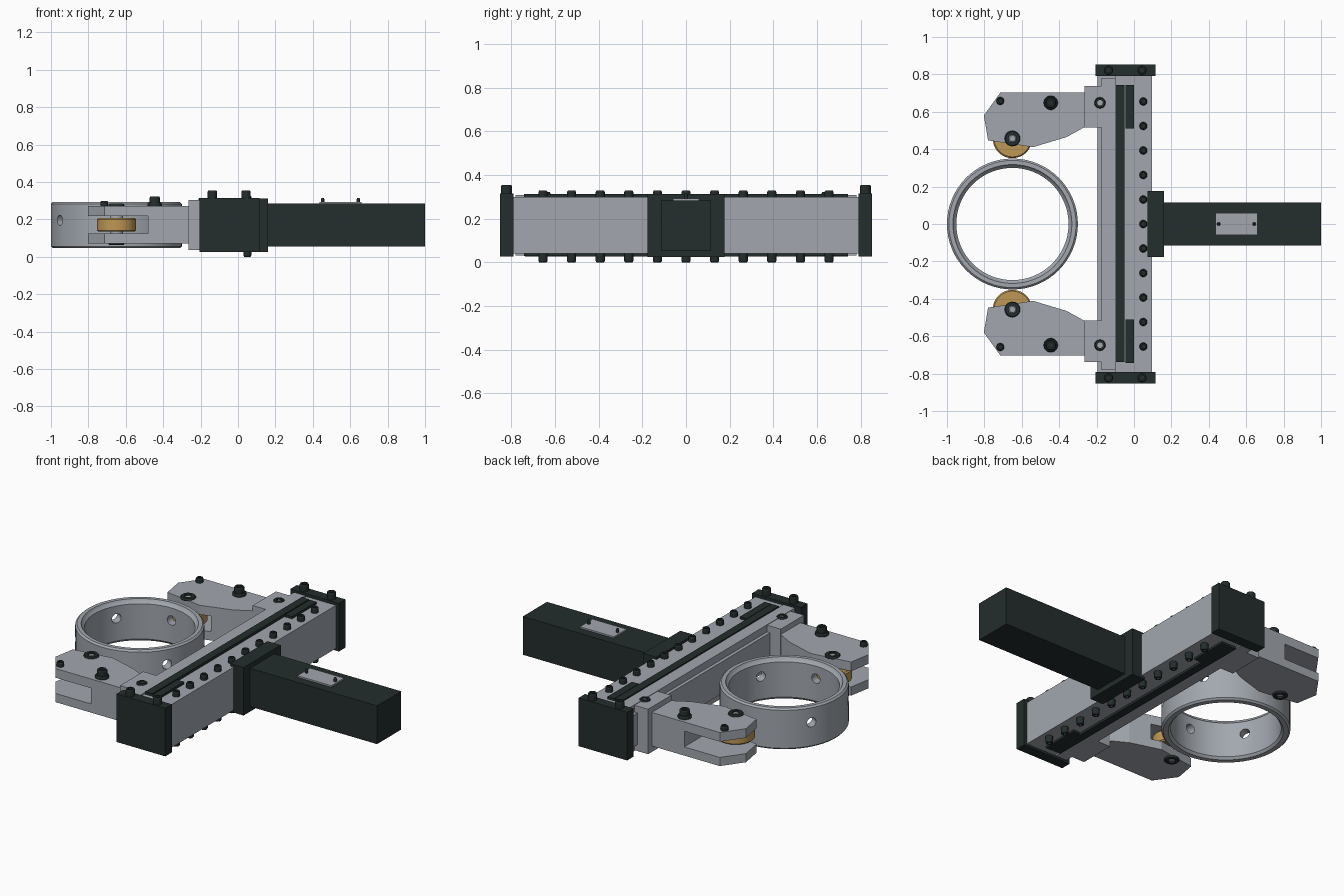
import bpy, bmesh, math
from mathutils import Matrix, Vector

if "Cube" in bpy.data.objects:
    bpy.data.objects.remove(bpy.data.objects["Cube"])

MID = 0.17  # height of the clamp's centre plane


def make_mat(name, col):
    m = bpy.data.materials.new(name)
    m.diffuse_color = (*col, 1)
    m.use_nodes = True
    m.node_tree.nodes["Principled BSDF"].inputs["Base Color"].default_value = m.diffuse_color
    return m


GREY = make_mat("brushed grey", (0.36, 0.39, 0.43))
DARK = make_mat("dark green black", (0.017, 0.027, 0.026))
BRONZE = make_mat("bronze", (0.52, 0.31, 0.09))


def finish(name, bm, mat, smooth=False):
    bmesh.ops.recalc_face_normals(bm, faces=bm.faces)
    me = bpy.data.meshes.new(name)
    bm.to_mesh(me)
    bm.free()
    me.materials.append(mat)
    ob = bpy.data.objects.new(name, me)
    bpy.context.collection.objects.link(ob)
    if smooth:
        bpy.ops.object.select_all(action='DESELECT')
        ob.select_set(True)
        bpy.context.view_layer.objects.active = ob
        bpy.ops.object.shade_smooth_by_angle(angle=math.radians(30))
    return ob


def box(name, x, y, z, mat):
    bm = bmesh.new()
    c = Vector((sum(x) / 2, sum(y) / 2, sum(z) / 2))
    s = Matrix.Diagonal((x[1] - x[0], y[1] - y[0], z[1] - z[0], 1))
    bmesh.ops.create_cube(bm, size=1, matrix=Matrix.Translation(c) @ s)
    return finish(name, bm, mat)


def lathe(name, pts, centre, mat, n=32, closed=False):
    """Revolve (radius, z) points around a vertical axis."""
    bm = bmesh.new()
    vs = [bm.verts.new((centre[0] + r, centre[1], z)) for r, z in pts]
    es = [bm.edges.new(p) for p in zip(vs, vs[1:])]
    if closed:
        es.append(bm.edges.new((vs[-1], vs[0])))
    bmesh.ops.spin(bm, geom=vs + es, cent=(*centre, 0), axis=(0, 0, 1),
                   angle=2 * math.pi, steps=n, use_merge=True)
    bmesh.ops.remove_doubles(bm, verts=bm.verts, dist=1e-5)
    return finish(name, bm, mat, True)


def bolt(name, x, y, z0, z1, r, mat=DARK, socket=True):
    """Cap bolt from z0 to its head face z1, with a hollow socket."""
    d = 0.006 if z1 > z0 else -0.006
    pts = [(0, z0), (r, z0), (r, z1 - d), (r - 0.004, z1)]
    if socket:
        pts += [(r * 0.5, z1), (r * 0.5, z1 - 2 * d), (0, z1 - 2 * d)]
    else:
        pts += [(0, z1)]
    return lathe(name, pts, (x, y), mat, 20)


def prism(name, outline, z0, z1, mat):
    bm = bmesh.new()
    f = bm.faces.new([bm.verts.new((x, y, z0)) for x, y in outline])
    g = bmesh.ops.extrude_face_region(bm, geom=[f])
    up = [v for v in g["geom"] if isinstance(v, bmesh.types.BMVert)]
    bmesh.ops.translate(bm, verts=up, vec=(0, 0, z1 - z0))
    return finish(name, bm, mat)


# Clamped ring with radial holes
RC = (-0.65, 0)
ring = lathe("ring", [(0.30, 0.06), (0.312, 0.046), (0.34, 0.046), (0.35, 0.056),
                      (0.35, 0.283), (0.34, 0.293), (0.318, 0.293), (0.312, 0.28),
                      (0.30, 0.27)], RC, GREY, 64, True)
bm = bmesh.new()
for k in range(6):
    a = math.radians(30 + 60 * k)
    m = (Matrix.Translation((RC[0] + 0.325 * math.cos(a), 0.325 * math.sin(a), 0.195))
         @ Matrix.Rotation(a, 4, 'Z') @ Matrix.Rotation(math.pi / 2, 4, 'Y'))
    bmesh.ops.create_cone(bm, cap_ends=True, segments=20, radius1=0.028,
                          radius2=0.028, depth=0.16, matrix=m)
cutter = finish("ring_hole_cutter", bm, GREY)
cutter.hide_render = True
cutter.hide_viewport = True
mod = ring.modifiers.new("holes", 'BOOLEAN')
mod.operation = 'DIFFERENCE'
mod.solver = 'EXACT'
mod.object = cutter

# Main beam
box("beam", (-0.10, 0.095), (-0.79, 0.79), (0.04, 0.298), GREY)
box("beam_rail", (-0.195, -0.10), (-0.79, 0.79), (0.075, 0.265), GREY)

# Strips, pads and bolt rows on the beam's top and bottom
for tag, s in (("top", 1), ("bottom", -1)):
    def span(a, b):
        return tuple(sorted((MID + s * a, MID + s * b)))
    box(f"slide_strip_{tag}", (-0.175, -0.10), (-0.78, 0.78), span(0.09, 0.138), GREY)
    box(f"dark_strip_{tag}", (-0.098, -0.05), (-0.738, 0.742), span(0.12, 0.144), DARK)
    for y in (-1, 1):
        box(f"pad_{tag}", (-0.045, 0.0), sorted((y * 0.51, y * 0.742)), span(0.12, 0.142), DARK)
    for i in range(11):
        y = (i - 5) * 0.131
        bolt(f"beam_bolt_{tag}", 0.05, y, MID + s * 0.12,
             0.328 if s > 0 else 0.0, 0.021)

# Handle and its flange
box("flange", (0.072, 0.16), (-0.176, 0.176), (0.025, 0.312), DARK)
box("handle", (0.16, 1.0), (-0.114, 0.114), (0.055, 0.284), DARK)
box("handle_plate", (0.435, 0.66), (-0.06, 0.06), (0.284, 0.293), GREY)
for x in (0.453, 0.643):
    bolt("plate_pin", x, 0, 0.285, 0.315, 0.009, socket=False)

# Jaws, rollers and end caps, mirrored to both sides
JAW = [(-0.26, 0.702), (-0.715, 0.702), (-0.803, 0.58), (-0.78, 0.447),
       (-0.54, 0.411), (-0.36, 0.465), (-0.26, 0.52)]
REAR = [(-0.26, 0.702), (-0.48, 0.702), (-0.48, 0.429), (-0.36, 0.465), (-0.26, 0.52)]
for side, s in (("back", 1), ("front", -1)):
    jaw = [(x, y * s) for x, y in JAW]
    prism(f"jaw_upper_{side}", jaw, 0.218, 0.273, GREY)
    prism(f"jaw_lower_{side}", jaw, 0.072, 0.124, GREY)
    prism(f"jaw_root_{side}", [(x, y * s) for x, y in REAR], 0.124, 0.218, GREY)
    box(f"jaw_base_{side}", (-0.265, -0.172), sorted((s * 0.517, s * 0.737)),
        (0.036, 0.305), GREY)

    # Roller and axle
    wc = (-0.65, 0.457 * s)
    lathe(f"roller_{side}", [(0, 0.135), (0.098, 0.135), (0.105, 0.142), (0.105, 0.2),
                             (0.098, 0.207), (0, 0.207)], wc, BRONZE, 48)
    bolt(f"axle_{side}", *wc, 0.12, 0.222, 0.035, GREY, socket=False)
    bolt(f"axle_head_{side}", *wc, 0.27, 0.284, 0.042)
    bolt(f"axle_foot_{side}", *wc, 0.075, 0.062, 0.042)
    bolt(f"axle_socket_{side}", *wc, 0.27, 0.277, 0.02, GREY, socket=False)

    # Jaw bolts
    bolt(f"tip_bolt_{side}", -0.715, 0.658 * s, 0.27, 0.299, 0.021)
    bolt(f"jaw_bolt_{side}", -0.445, 0.648 * s, 0.27, 0.29, 0.038)
    bolt(f"jaw_bolt_head_{side}", -0.445, 0.648 * s, 0.28, 0.322, 0.028)
    bolt(f"base_bolt_{side}", -0.182, 0.648 * s, 0.30, 0.314, 0.03)

    # End cap with two bolts
    box(f"end_cap_{side}", (-0.207, 0.115), sorted((s * 0.79, s * 0.852)),
        (0.027, 0.315), DARK)
    for x in (-0.137, 0.043):
        bolt(f"cap_bolt_{side}", x, 0.822 * s, 0.31, 0.355, 0.025)
